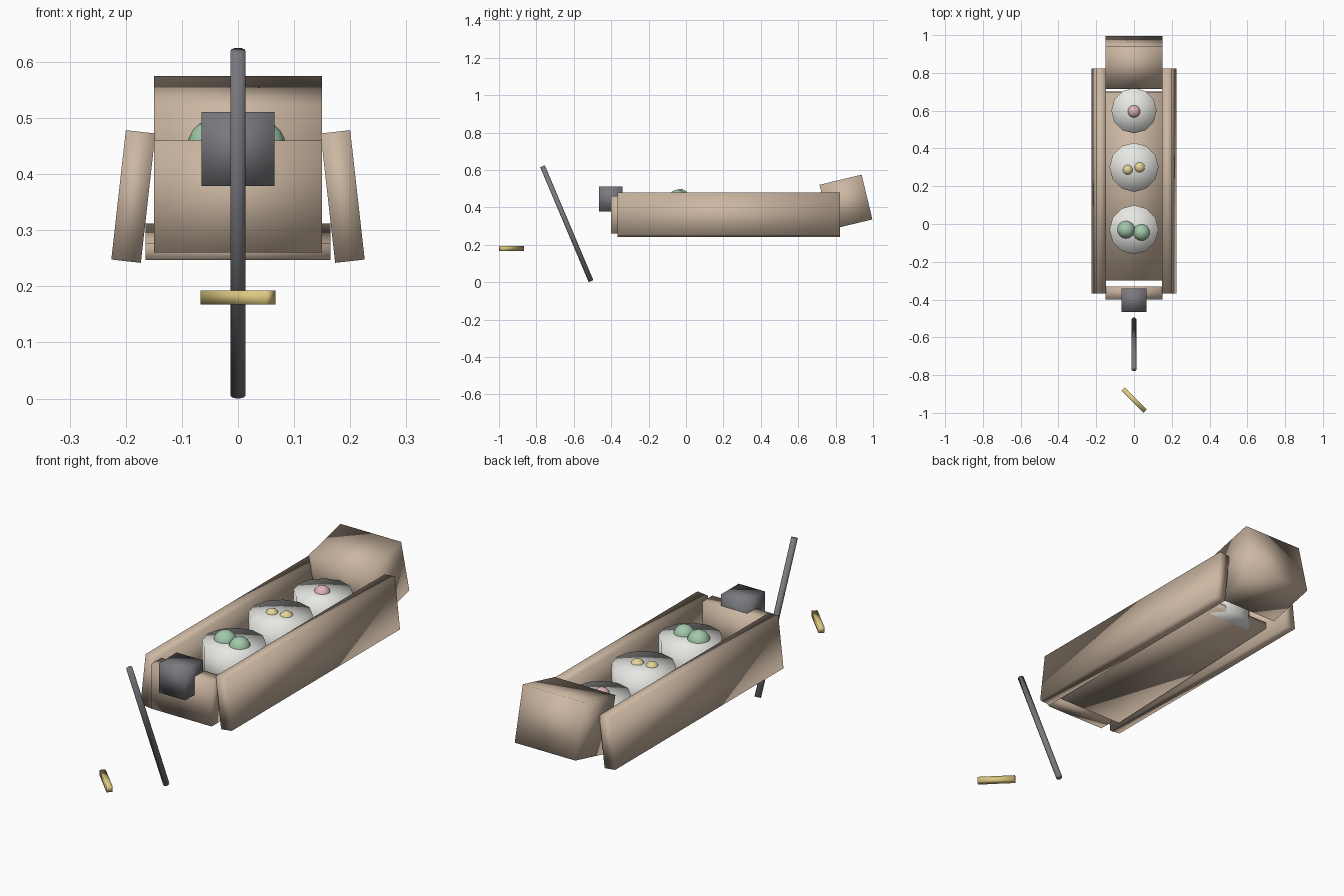
import bpy
from math import radians

if "Cube" in bpy.data.objects:
    bpy.data.objects.remove(bpy.data.objects["Cube"])


def material(name, rgb):
    m = bpy.data.materials.new(name)
    m.diffuse_color = (*rgb, 1)
    m.use_nodes = True
    m.node_tree.nodes["Principled BSDF"].inputs["Base Color"].default_value = m.diffuse_color
    return m


WOOD = material("wood", (0.60, 0.47, 0.36))
IRON = material("iron", (0.19, 0.19, 0.21))
BRASS = material("brass", (0.72, 0.58, 0.22))
WHITE = material("white", (0.80, 0.80, 0.77))
GREEN = material("green", (0.36, 0.58, 0.40))
YELLOW = material("yellow", (0.78, 0.66, 0.32))
PINK = material("pink", (0.75, 0.45, 0.50))


def finish(name, mat):
    ob = bpy.context.object
    ob.name = name
    ob.data.materials.append(mat)
    bpy.ops.object.shade_smooth()
    return ob


def box(name, size, loc, rot=(0, 0, 0), mat=WOOD):
    bpy.ops.mesh.primitive_cube_add(size=1, location=loc, rotation=[radians(a) for a in rot])
    bpy.context.object.scale = size
    bpy.ops.object.transform_apply(location=False, rotation=False, scale=True)
    return finish(name, mat)


def cylinder(name, r, depth, loc, mat, rot_x=0, fill='TRIFAN'):
    bpy.ops.mesh.primitive_cylinder_add(vertices=12, radius=r, depth=depth, location=loc,
                                        rotation=(radians(rot_x), 0, 0), end_fill_type=fill)
    return finish(name, mat)


def ball(name, r, loc, mat):
    bpy.ops.mesh.primitive_uv_sphere_add(segments=16, ring_count=10, radius=r, location=loc)
    return finish(name, mat)


# trough: floor, leaning sides, end boards
box("trough_floor", (0.33, 1.0, 0.03), (0, 0.20, 0.2795), (2, 0, 0))
for side, s in (("left", -1), ("right", 1)):
    box("trough_side_" + side, (0.053, 1.19, 0.232), (s * 0.1865, 0.228, 0.36), (0, -6.4 * s, 0))
box("front_board", (0.30, 0.07, 0.20), (0, -0.365, 0.36))
box("back_block", (0.30, 0.232, 0.246), (0, 0.855, 0.428), (13.5, 0, 0))

# front fittings
box("front_cube", (0.13, 0.125, 0.132), (0, -0.403, 0.445), mat=IRON)
cylinder("leaning_rod", 0.0135, 0.667, (0, -0.6375, 0.3125), IRON, 22.9)
box("brass_bar", (0.165, 0.025, 0.025), (0, -0.9325, 0.18), (0, 0, -45), BRASS)

# tubs along the trough: y, radius, top height
for i, (y, r, top) in enumerate([(-0.03, 0.13, 0.46), (0.30, 0.13, 0.46), (0.60, 0.12, 0.445)]):
    cylinder("tub_%d" % (i + 1), r, top - 0.28, (0, y, (top + 0.28) / 2), WHITE)

# balls on the tubs
ball("green_ball_1", 0.048, (-0.042, -0.03, 0.45), GREEN)
ball("green_ball_2", 0.045, (0.04, -0.045, 0.45), GREEN)
ball("yellow_ball_1", 0.028, (-0.033, 0.287, 0.449), YELLOW)
ball("yellow_ball_2", 0.03, (0.03, 0.30, 0.447), YELLOW)
ball("pink_ball", 0.034, (0, 0.596, 0.436), PINK)
